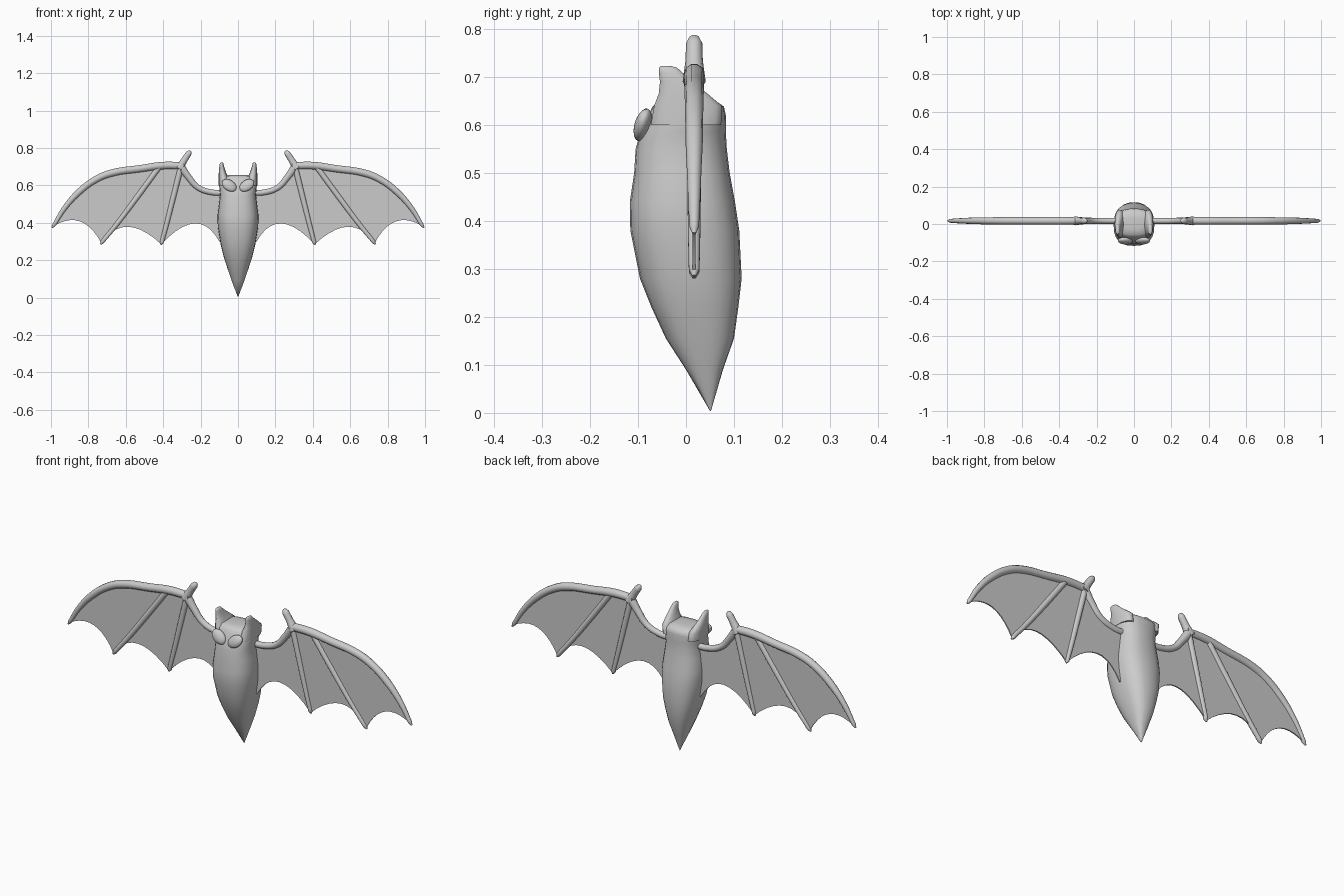
import bpy, bmesh, math
from mathutils import Vector

if "Cube" in bpy.data.objects:
    bpy.data.objects.remove(bpy.data.objects["Cube"])

grey = bpy.data.materials.new("soft grey")
grey.diffuse_color = (0.6, 0.6, 0.6, 1)
grey.use_nodes = True
grey.node_tree.nodes["Principled BSDF"].inputs["Base Color"].default_value = grey.diffuse_color
WING_Y = 0.017


def finish(ob, mirror=False, angle=60):
    ob.data.materials.clear()
    ob.data.materials.append(grey)
    bpy.ops.object.select_all(action='DESELECT')
    ob.select_set(True)
    bpy.context.view_layer.objects.active = ob
    bpy.ops.object.shade_smooth_by_angle(angle=math.radians(angle))
    if mirror:
        ob.modifiers.new("mirror", 'MIRROR').use_mirror_merge = False


def new_object(name, bm):
    bmesh.ops.recalc_face_normals(bm, faces=bm.faces)
    me = bpy.data.meshes.new(name)
    bm.to_mesh(me)
    bm.free()
    ob = bpy.data.objects.new(name, me)
    bpy.context.collection.objects.link(ob)
    return ob


def loft(name, rings, sides, power, mirror=False):
    """Rings of (z, x min, x max, y front, y back) joined into a closed skin."""
    bm = bmesh.new()
    loops = []
    for z, x0, x1, y0, y1 in rings:
        loop = []
        for i in range(sides):
            a = math.tau * i / sides
            c, s = math.cos(a), math.sin(a)
            x = math.copysign(abs(c) ** power, c)
            y = math.copysign(abs(s) ** power, s)
            loop.append(bm.verts.new(((x0 + x1) / 2 + x * (x1 - x0) / 2,
                                      (y0 + y1) / 2 + y * (y1 - y0) / 2, z)))
        loops.append(loop)
    for a, b in zip(loops, loops[1:]):
        for i in range(sides):
            j = (i + 1) % sides
            bm.faces.new((a[i], a[j], b[j], b[i]))
    bm.faces.new(loops[0])
    bm.faces.new(loops[-1])
    finish(new_object(name, bm), mirror)


def bone(name, pts):
    """Round tapering tube through (x, z, radius) points in the wing plane."""
    cu = bpy.data.curves.new(name, 'CURVE')
    cu.dimensions = '3D'
    cu.bevel_depth = 1
    cu.bevel_resolution = 3
    cu.resolution_u = 6
    cu.use_fill_caps = True
    sp = cu.splines.new('BEZIER')
    sp.bezier_points.add(len(pts) - 1)
    for p, (x, z, r) in zip(sp.bezier_points, pts):
        p.co = (x, WING_Y, z)
        p.radius = r
        p.handle_left_type = p.handle_right_type = 'AUTO'
    ob = bpy.data.objects.new(name, cu)
    bpy.context.collection.objects.link(ob)
    bpy.ops.object.select_all(action='DESELECT')
    ob.select_set(True)
    bpy.context.view_layer.objects.active = ob
    bpy.ops.object.convert(target='MESH')
    finish(bpy.context.object, True)


# Body and head: height, half width, front, back
profile = [(0.004, 0.001, 0.050, 0.052), (0.09, 0.034, 0.0, 0.077),
           (0.155, 0.056, -0.042, 0.10), (0.22, 0.077, -0.072, 0.109),
           (0.28, 0.092, -0.096, 0.116), (0.38, 0.108, -0.116, 0.111),
           (0.44, 0.109, -0.117, 0.102), (0.50, 0.102, -0.108, 0.091),
           (0.55, 0.096, -0.105, 0.085), (0.585, 0.099, -0.095, 0.083),
           (0.62, 0.104, -0.078, 0.083), (0.638, 0.102, -0.070, 0.079),
           (0.650, 0.085, -0.058, 0.062), (0.655, 0.045, -0.030, 0.035)]
loft("body", [(z, -w, w, f, b) for z, w, f, b in profile], 24, 0.8)

# Ears sweep up and forward from the sides of the head
loft("ears", [(0.60, 0.040, 0.103, -0.075, 0.075), (0.64, 0.050, 0.104, -0.068, 0.076),
              (0.665, 0.062, 0.103, -0.058, 0.046), (0.69, 0.071, 0.101, -0.055, 0.014),
              (0.708, 0.076, 0.099, -0.057, -0.006), (0.719, 0.079, 0.096, -0.057, -0.018),
              (0.723, 0.084, 0.092, -0.052, -0.032)], 14, 0.9, True)

# Slanted bulging eyes
bm = bmesh.new()
bmesh.ops.create_uvsphere(bm, u_segments=16, v_segments=10, radius=1)
right = Vector((0.80, 0.12, 0.55)).normalized()
out = Vector((0.12, -0.86, 0.45))
out = (out - right * out.dot(right)).normalized()
up = out.cross(right)
for v in bm.verts:
    p = v.co.copy()
    v.co = (Vector((0.047, -0.090, 0.60)) + right * p.x * 0.044
            + up * p.y * 0.030 + out * p.z * 0.017)
finish(new_object("eyes", bm), True)

# Wing bones
bone("arm", [(0.06, 0.56, 0.016), (0.14, 0.563, 0.016), (0.215, 0.59, 0.016),
             (0.265, 0.645, 0.018), (0.305, 0.70, 0.022)])
bone("thumb", [(0.315, 0.69, 0.024), (0.287, 0.735, 0.018),
               (0.264, 0.770, 0.017), (0.256, 0.781, 0.011), (0.253, 0.785, 0.003)])
bone("leading_finger", [(0.29, 0.705, 0.020), (0.40, 0.706, 0.021), (0.52, 0.69, 0.020),
                        (0.68, 0.665, 0.020), (0.76, 0.632, 0.019), (0.85, 0.565, 0.018),
                        (0.93, 0.475, 0.014), (0.984, 0.388, 0.010), (0.994, 0.374, 0.004)])
bone("inner_finger", [(0.305, 0.70, 0.016), (0.345, 0.54, 0.015),
                      (0.385, 0.38, 0.013), (0.408, 0.293, 0.011), (0.411, 0.281, 0.004)])
bone("middle_finger", [(0.42, 0.70, 0.015), (0.53, 0.55, 0.015),
                       (0.65, 0.39, 0.013), (0.725, 0.298, 0.011), (0.734, 0.285, 0.004)])

# Thin skin stretched between the bones with a scalloped lower edge
edge = [(0.05, 0.56), (0.14, 0.563), (0.215, 0.59), (0.265, 0.645), (0.305, 0.70),
        (0.40, 0.706), (0.52, 0.69), (0.68, 0.665), (0.76, 0.632), (0.85, 0.565),
        (0.93, 0.475), (0.99, 0.38)]
scallops = [((0.99, 0.38), (0.83, 0.48), (0.73, 0.29)),
            ((0.73, 0.29), (0.61, 0.47), (0.41, 0.285)),
            ((0.41, 0.285), (0.21, 0.50), (0.10, 0.30))]
for a, b, c in scallops:
    for i in range(1, 11):
        t = i / 10
        edge.append(tuple((1 - t) ** 2 * a[k] + 2 * t * (1 - t) * b[k] + t * t * c[k]
                          for k in (0, 1)))
edge.append((0.05, 0.30))
bm = bmesh.new()
face = bm.faces.new([bm.verts.new((x, WING_Y - 0.003, z)) for x, z in edge])
ext = bmesh.ops.extrude_face_region(bm, geom=[face], use_keep_orig=True)
for v in ext["geom"]:
    if isinstance(v, bmesh.types.BMVert):
        v.co.y += 0.006
bmesh.ops.recalc_face_normals(bm, faces=bm.faces)
bmesh.ops.triangulate(bm, faces=bm.faces)
finish(new_object("wing_skin", bm), True, 30)
